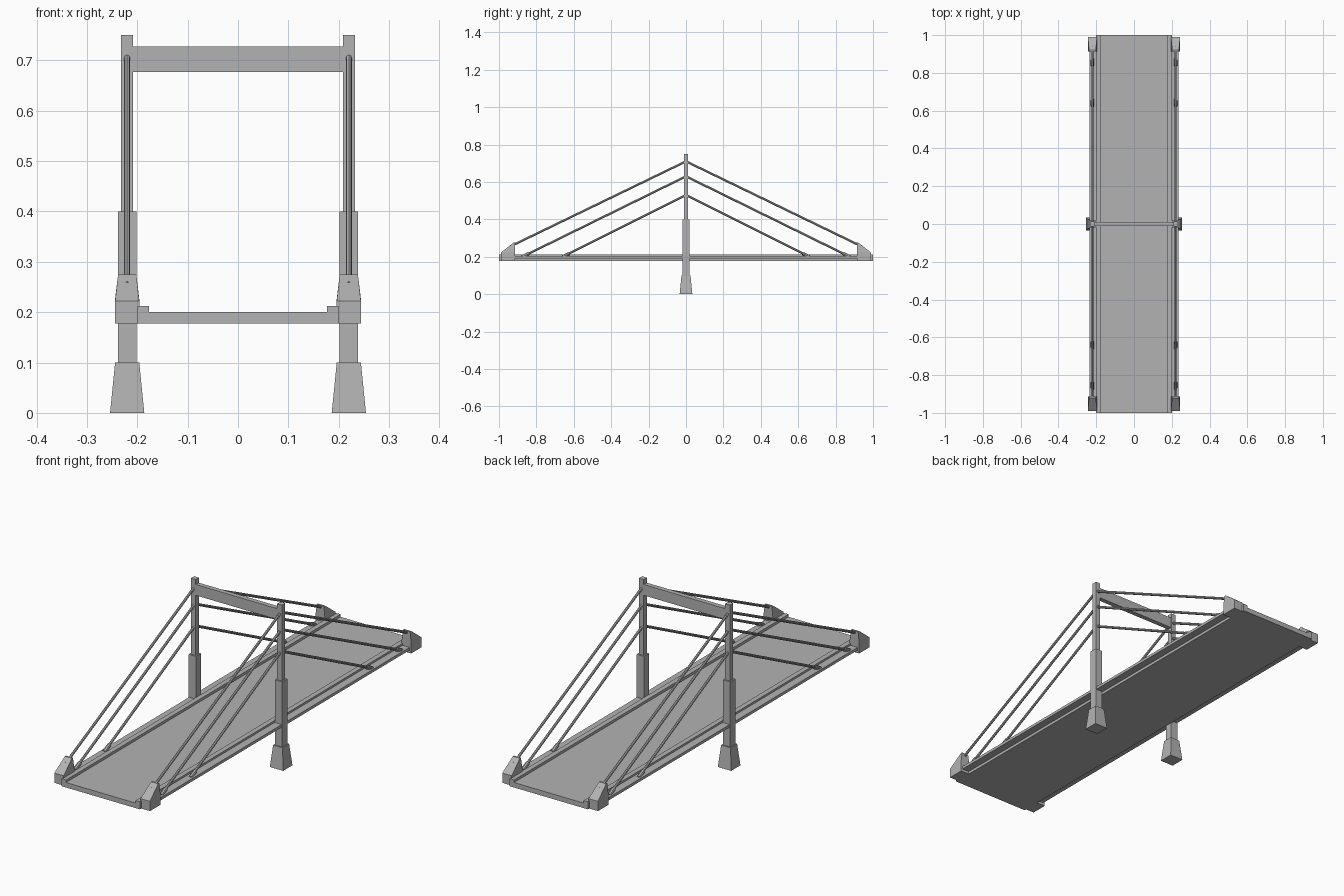
import bpy, bmesh
from mathutils import Vector

if "Cube" in bpy.data.objects:
    bpy.data.objects.remove(bpy.data.objects["Cube"], do_unlink=True)

GREY = (0.45, 0.45, 0.45, 1)
concrete = bpy.data.materials.new("concrete_grey")
concrete.use_nodes = True
concrete.diffuse_color = GREY
concrete.node_tree.nodes["Principled BSDF"].inputs["Base Color"].default_value = GREY

SIDES = (("left", 1), ("right", -1))
ENDS = (("front", -1), ("back", 1))
POST_X = 0.22


def finish(name, bm):
    bmesh.ops.recalc_face_normals(bm, faces=bm.faces)
    mesh = bpy.data.meshes.new(name)
    bm.to_mesh(mesh)
    bm.free()
    mesh.materials.append(concrete)
    obj = bpy.data.objects.new(name, mesh)
    bpy.context.collection.objects.link(obj)
    return obj


def tapered(name, bottom, top, z0, z1):
    """Block between two rectangles, each given as (x0, x1, y0, y1)."""
    bm = bmesh.new()
    rings = []
    for (x0, x1, y0, y1), z in ((bottom, z0), (top, z1)):
        rings.append([bm.verts.new((x, y, z))
                      for x, y in ((x0, y0), (x1, y0), (x1, y1), (x0, y1))])
    low, high = rings
    bm.faces.new(low)
    bm.faces.new(high)
    for i in range(4):
        j = (i + 1) % 4
        bm.faces.new((low[i], low[j], high[j], high[i]))
    return finish(name, bm)


def box(name, x0, x1, y0, y1, z0, z1):
    return tapered(name, (x0, x1, y0, y1), (x0, x1, y0, y1), z0, z1)


def square(x, half):
    return (x - half, x + half, -half, half)


def rod(name, start, end, radius, sides=8):
    start, end = Vector(start), Vector(end)
    bm = bmesh.new()
    bmesh.ops.create_cone(bm, cap_ends=True, segments=sides, radius1=radius,
                          radius2=radius, depth=(end - start).length)
    obj = finish(name, bm)
    obj.location = (start + end) / 2
    obj.rotation_euler = (end - start).to_track_quat("Z", "Y").to_euler()
    return obj


def anchor(name, x, end):
    """Cable anchorage: square base under a wedge rising towards the tower."""
    bm = bmesh.new()
    outer, inner = end * 0.99, end * 0.913
    profile = ((outer, 0.177, 0.024), (outer, 0.222, 0.024),
               (end * 0.922, 0.275, 0.018), (end * 0.914, 0.275, 0.018),
               (inner, 0.226, 0.024), (inner, 0.177, 0.024))
    a, b = [[bm.verts.new((x + s * half, y, z)) for y, z, half in profile]
            for s in (-1, 1)]
    for loop in (a, b):
        bm.faces.new((loop[0], loop[1], loop[4], loop[5]))
        bm.faces.new(loop[1:5])
    for i in range(len(profile)):
        j = (i + 1) % len(profile)
        bm.faces.new((a[i], a[j], b[j], b[i]))
    return finish(name, bm)


# Roadway and the beam joining the tower tops
box("deck", -0.2, 0.2, -1, 1, 0.177, 0.2)
box("tower_crossbeam", -0.21, 0.21, -0.011, 0.011, 0.677, 0.727)

for side, s in SIDES:
    x = s * POST_X
    # Raised kerb and the outer ledge that carries the cables
    box(side + "_kerb", *sorted((s * 0.177, s * 0.2)), -1, 1, 0.2, 0.212)
    box(side + "_ledge", *sorted((s * 0.2, s * 0.236)), -0.95, 0.95, 0.19, 0.203)

    # Tower leg in three steps
    tapered(side + "_tower_foot", square(x, 0.034), square(x, 0.024), 0, 0.1)
    box(side + "_tower_lower_post", *square(x, 0.0185), 0.1, 0.4)
    box(side + "_tower_upper_post", *square(x, 0.012), 0.4, 0.75)

    # Anchorages, stay cables and their sleeves
    for end_name, e in ENDS:
        label = side + "_" + end_name
        anchor(label + "_anchor", x, e)
        for level, top, reach, low in (("upper", 0.71, 0.94, 0.255),
                                       ("middle", 0.63, 0.875, 0.2),
                                       ("lower", 0.53, 0.66, 0.2)):
            head, foot = Vector((x, 0, top)), Vector((x, e * reach, low))
            rod(label + "_" + level + "_cable", head, foot, 0.006)
            if level != "upper":
                up = (head - foot).normalized()
                rod(label + "_" + level + "_sleeve", foot, foot + up * 0.04, 0.009)
